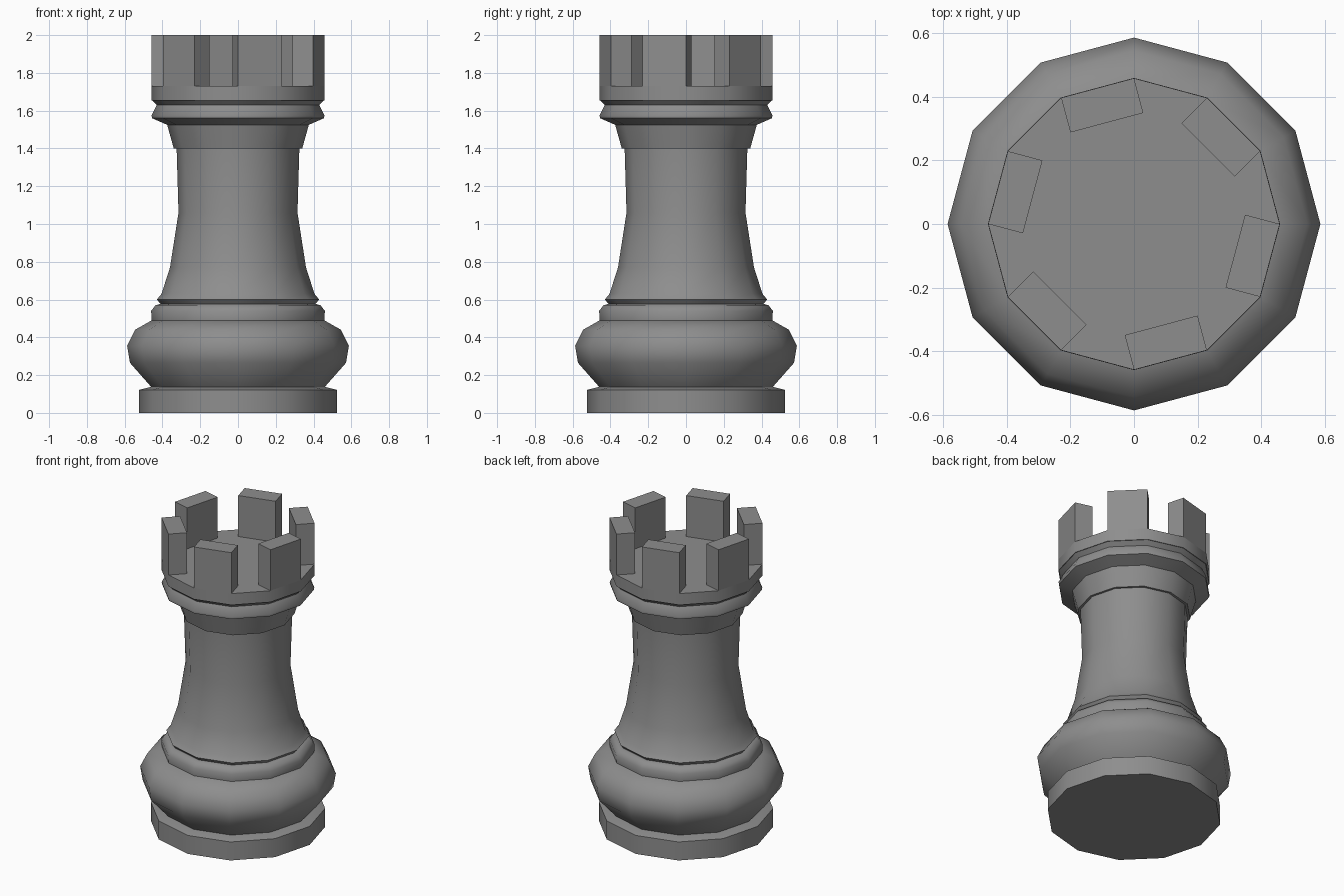
import bpy, bmesh, math

if "Cube" in bpy.data.objects:
    bpy.data.objects.remove(bpy.data.objects["Cube"])

SIDES = 12
grey = bpy.data.materials.new("stone grey")
grey.diffuse_color = (0.27, 0.27, 0.27, 1)
grey.use_nodes = True
grey.node_tree.nodes["Principled BSDF"].inputs["Base Color"].default_value = grey.diffuse_color


def finish(name, bm, smooth):
    bmesh.ops.recalc_face_normals(bm, faces=bm.faces)
    mesh = bpy.data.meshes.new(name)
    bm.to_mesh(mesh)
    bm.free()
    mesh.materials.append(grey)
    obj = bpy.data.objects.new(name, mesh)
    bpy.context.collection.objects.link(obj)
    if smooth:
        bpy.ops.object.select_all(action='DESELECT')
        obj.select_set(True)
        bpy.context.view_layer.objects.active = obj
        bpy.ops.object.shade_smooth_by_angle(angle=math.radians(40))
    return obj


def polar(r, i, z):
    a = math.tau * i / SIDES
    return (r * math.cos(a), r * math.sin(a), z)


def lathe(name, profile):
    """Closed twelve-sided turned part from (radius, height) points."""
    bm = bmesh.new()
    rings = [[bm.verts.new(polar(r, i, z)) for i in range(SIDES)] for r, z in profile]
    for low, high in zip(rings, rings[1:]):
        for i in range(SIDES):
            j = (i + 1) % SIDES
            bm.faces.new((low[i], low[j], high[j], high[i]))
    bm.faces.new(rings[0][::-1])
    bm.faces.new(rings[-1])
    return finish(name, bm, True)


# Turned body, split at its natural joints
lathe("foot", [(0.523, 0), (0.523, 0.122), (0.46, 0.138)])
lathe("belly", [(0.46, 0.138), (0.572, 0.265), (0.587, 0.355), (0.545, 0.44), (0.457, 0.49)])
lathe("belly_ring", [(0.457, 0.49), (0.46, 0.54), (0.437, 0.57), (0.41, 0.577)])
lathe("shaft", [(0.41, 0.577), (0.43, 0.6), (0.405, 0.63), (0.36, 0.77),
                (0.315, 1.06), (0.325, 1.4)])
lathe("collar", [(0.325, 1.4), (0.34, 1.4), (0.375, 1.525), (0.455, 1.56), (0.458, 1.575),
                 (0.43, 1.63), (0.455, 1.655)])
RIM, FLOOR, TOP = 0.459, 1.73, 2.0
lathe("crown_rim", [(RIM, 1.655), (RIM, FLOOR)])

# Six battlements, one on every second side of the rim
DEPTH = 0.113
for k in range(6):
    i = 2 * k + 1
    mid = math.tau * (i + 0.5) / SIDES
    dx, dy = -DEPTH * math.cos(mid), -DEPTH * math.sin(mid)
    bm = bmesh.new()
    a, b = polar(RIM, i, FLOOR), polar(RIM, i + 1, FLOOR)
    corners = [a, b, (b[0] + dx, b[1] + dy, FLOOR), (a[0] + dx, a[1] + dy, FLOOR)]
    base = bm.faces.new([bm.verts.new(c) for c in corners])
    out = bmesh.ops.extrude_face_region(bm, geom=[base], use_keep_orig=True)
    for v in out["geom"]:
        if isinstance(v, bmesh.types.BMVert):
            v.co.z = TOP
    finish(f"battlement_{k + 1}", bm, False)
